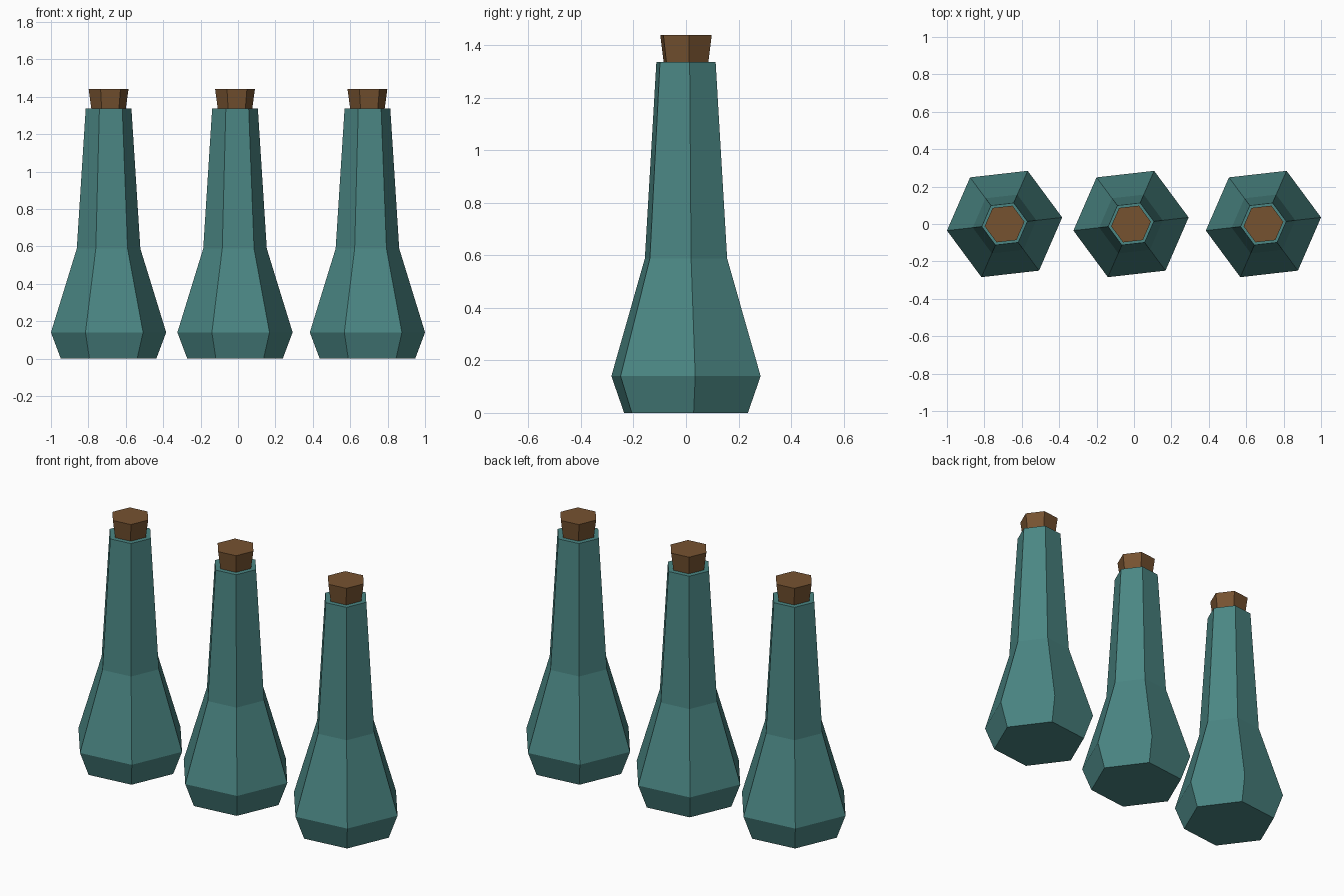
import bpy, bmesh, math

if "Cube" in bpy.data.objects:
    bpy.data.objects.remove(bpy.data.objects["Cube"])

SIDES = 6
TURN = math.radians(6.5)


def material(name, color):
    m = bpy.data.materials.new(name)
    m.diffuse_color = color
    m.use_nodes = True
    m.node_tree.nodes["Principled BSDF"].inputs["Base Color"].default_value = m.diffuse_color
    return m


def lathe(name, profile, x, mat):
    """Closed six-sided solid from (radius, height) rings."""
    bm = bmesh.new()
    rings = []
    for r, z in profile:
        angles = [TURN + i * math.tau / SIDES for i in range(SIDES)]
        rings.append([bm.verts.new((r * math.cos(a), r * math.sin(a), z)) for a in angles])
    for low, high in zip(rings, rings[1:]):
        for i in range(SIDES):
            j = (i + 1) % SIDES
            bm.faces.new((low[i], low[j], high[j], high[i]))
    bm.faces.new(rings[0][::-1])
    bm.faces.new(rings[-1])
    mesh = bpy.data.meshes.new(name)
    bm.to_mesh(mesh)
    bm.free()
    mesh.materials.append(mat)
    obj = bpy.data.objects.new(name, mesh)
    obj.location.x = x
    bpy.context.collection.objects.link(obj)
    return obj


glass = material("teal_glass", (0.07, 0.24, 0.23, 1))
cork = material("cork_brown", (0.18, 0.085, 0.03, 1))

# Row of three corked bottles
bottle_profile = [(0.257, 0), (0.31, 0.14), (0.171, 0.588), (0.123, 1.337)]
cork_profile = [(0.092, 1.33), (0.107, 1.44)]
for side, x in (("left", -0.692), ("middle", -0.016), ("right", 0.692)):
    bottle = lathe(side + "_bottle", bottle_profile, x, glass)
    stopper = lathe(side + "_cork", cork_profile, 0, cork)
    stopper.parent = bottle
